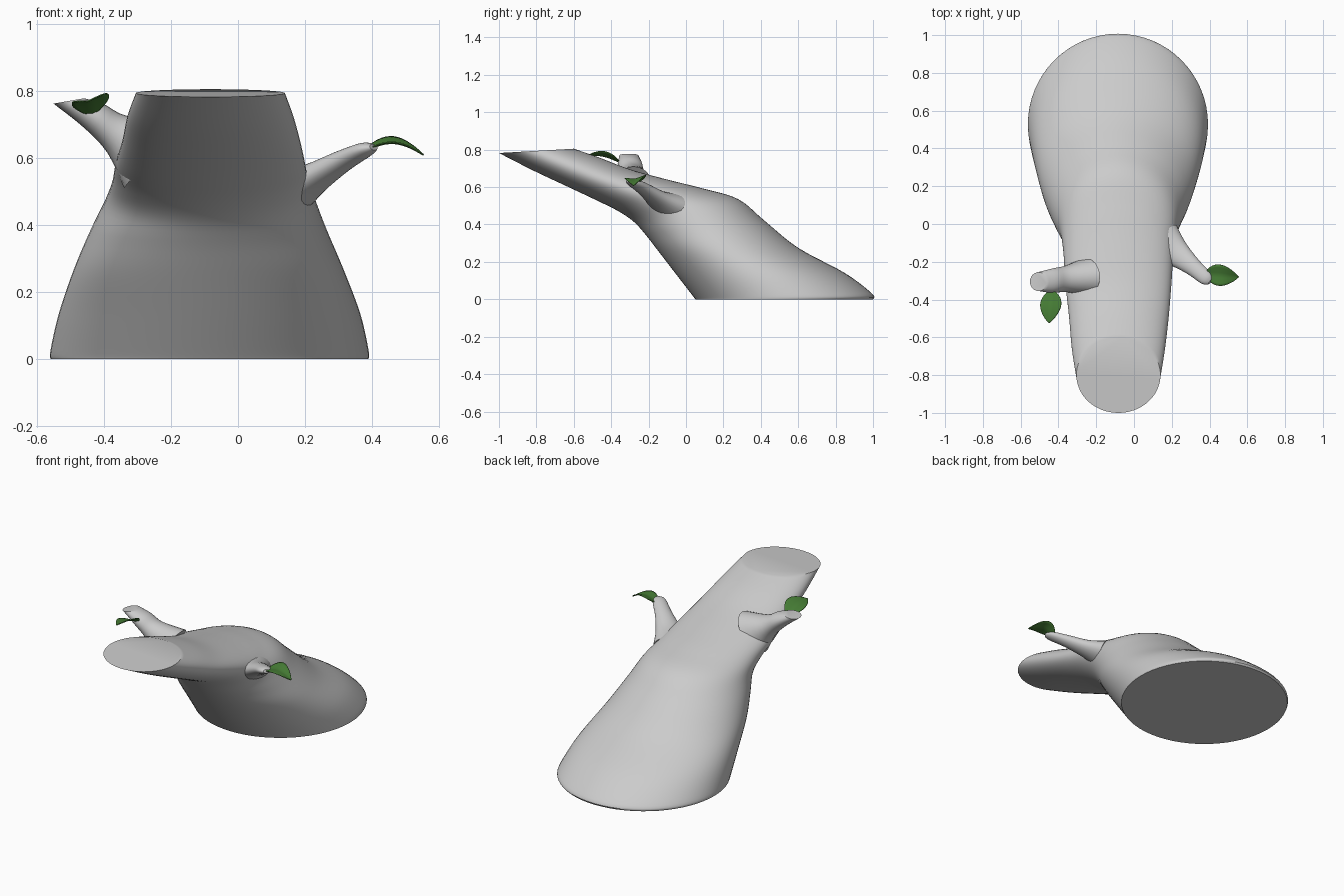
import bpy, bmesh, math
from mathutils import Vector as V

if "Cube" in bpy.data.objects:
    bpy.data.objects.remove(bpy.data.objects["Cube"])


def spline(a, b, c, d, t):
    # Catmull-Rom interpolation
    return 0.5 * (2 * b + (c - a) * t + (2 * a - 5 * b + 4 * c - d) * t * t
                  + (3 * b - a - 3 * c + d) * t ** 3)


def make_object(name, bm):
    bmesh.ops.recalc_face_normals(bm, faces=bm.faces)
    me = bpy.data.meshes.new(name)
    bm.to_mesh(me)
    bm.free()
    ob = bpy.data.objects.new(name, me)
    bpy.context.collection.objects.link(ob)
    bpy.ops.object.select_all(action='DESELECT')
    ob.select_set(True)
    bpy.context.view_layer.objects.active = ob
    bpy.ops.object.shade_smooth_by_angle(angle=math.radians(40))
    return ob


def loft(name, sections, sides, steps):
    """Skin smooth elliptical rings given as (centre, half-axis u, half-axis v)."""
    rings = []
    n = len(sections)
    for i in range(n - 1):
        four = [sections[max(0, min(n - 1, i + k))] for k in (-1, 0, 1, 2)]
        for s in range(steps):
            rings.append([spline(*[f[k] for f in four], s / steps) for k in range(3)])
    rings.append(sections[-1])
    bm = bmesh.new()
    loops = []
    for c, u, v in rings:
        loops.append([bm.verts.new(c + u * math.cos(a) + v * math.sin(a))
                      for a in (math.tau * j / sides for j in range(sides))])
    for a, b in zip(loops, loops[1:]):
        for j in range(sides):
            k = (j + 1) % sides
            bm.faces.new((a[j], a[k], b[k], b[j]))
    bm.faces.new(loops[0])
    bm.faces.new(loops[-1])
    return make_object(name, bm)


# Leaning trunk: under edge (y, z), upper edge (y, z), left x, right x
profile = [
    (0.05, 0.00, 1.00, 0.00, -0.56, 0.39),
    (0.035, 0.02, 0.995, 0.03, -0.56, 0.39),
    (-0.05, 0.13, 0.85, 0.14, -0.535, 0.365),
    (-0.15, 0.26, 0.60, 0.275, -0.49, 0.315),
    (-0.22, 0.35, 0.42, 0.42, -0.44, 0.265),
    (-0.28, 0.415, 0.28, 0.535, -0.395, 0.23),
    (-0.36, 0.47, 0.10, 0.59, -0.375, 0.21),
    (-0.48, 0.53, -0.10, 0.64, -0.365, 0.20),
    (-0.65, 0.61, -0.30, 0.695, -0.345, 0.185),
    (-0.82, 0.69, -0.47, 0.76, -0.33, 0.165),
    (-1.00, 0.782, -0.60, 0.805, -0.305, 0.14),
]
loft("trunk", [(V(((x0 + x1) / 2, (ly + uy) / 2, (lz + uz) / 2)),
                V(((x1 - x0) / 2, 0, 0)),
                V((0, (uy - ly) / 2, (uz - lz) / 2)))
               for ly, lz, uy, uz, x0, x1 in profile], 64, 5)

# Left branch stub with a nearly level cut
loft("left_branch", [
    (V((-0.26, -0.28, 0.61)), V((0.08, 0, 0.10)), V((0, 0.10, 0))),
    (V((-0.36, -0.29, 0.67)), V((0.03, 0, 0.055)), V((0, 0.07, 0))),
    (V((-0.43, -0.30, 0.725)), V((0.03, 0, 0.035)), V((0, 0.065, 0))),
    (V((-0.505, -0.305, 0.77)), V((0.046, 0, 0.008)), V((0, 0.05, 0))),
], 24, 4)

# Right branch reaching out and forward
across = V((0.6, 0.75, 0)).normalized()
up = V((-0.35, 0.25, 0.9)).normalized()
loft("right_branch", [
    (V((p[0], p[1], p[2])), across * p[3], up * p[4]) for p in (
        (0.15, -0.10, 0.505, 0.12, 0.07),
        (0.225, -0.155, 0.54, 0.075, 0.045),
        (0.31, -0.225, 0.59, 0.048, 0.032),
        (0.38, -0.285, 0.625, 0.038, 0.022),
        (0.405, -0.305, 0.632, 0.018, 0.01))
], 24, 4)

green = bpy.data.materials.new("leaf_green")
green.diffuse_color = (0.06, 0.2, 0.035, 1)
green.use_nodes = True
green.node_tree.nodes["Principled BSDF"].inputs["Base Color"].default_value = green.diffuse_color


def leaf(name, base, tip, side, arch, fold):
    """Pointed, arched leaf folded slightly along its midrib."""
    bm = bmesh.new()
    nl, nw = 14, 8
    rows = []
    for i in range(nl + 1):
        t = i / nl
        w = max(0.03, math.sin(math.pi * t ** 0.8) ** 0.8) if 0 < i < nl else 0.03
        row = []
        for j in range(nw + 1):
            s = 2 * j / nw - 1
            p = base.lerp(tip, t) + side * (s * w)
            p.z += arch * math.sin(math.pi * t) + fold * w * abs(s)
            row.append(bm.verts.new(p))
        rows.append(row)
    for a, b in zip(rows, rows[1:]):
        for j in range(nw):
            bm.faces.new((a[j], a[j + 1], b[j + 1], b[j]))
    ob = make_object(name, bm)
    ob.data.materials.append(green)
    mod = ob.modifiers.new("thickness", 'SOLIDIFY')
    mod.thickness = 0.004


# Leaves at the branch tips
leaf("right_leaf", V((0.375, -0.265, 0.62)), V((0.555, -0.28, 0.61)),
     V((0.0, 0.056, 0.008)), 0.03, 0.012)
leaf("left_leaf", V((-0.435, -0.35, 0.73)), V((-0.45, -0.525, 0.77)),
     V((0.055, 0, 0.014)), 0.015, 0.014)
